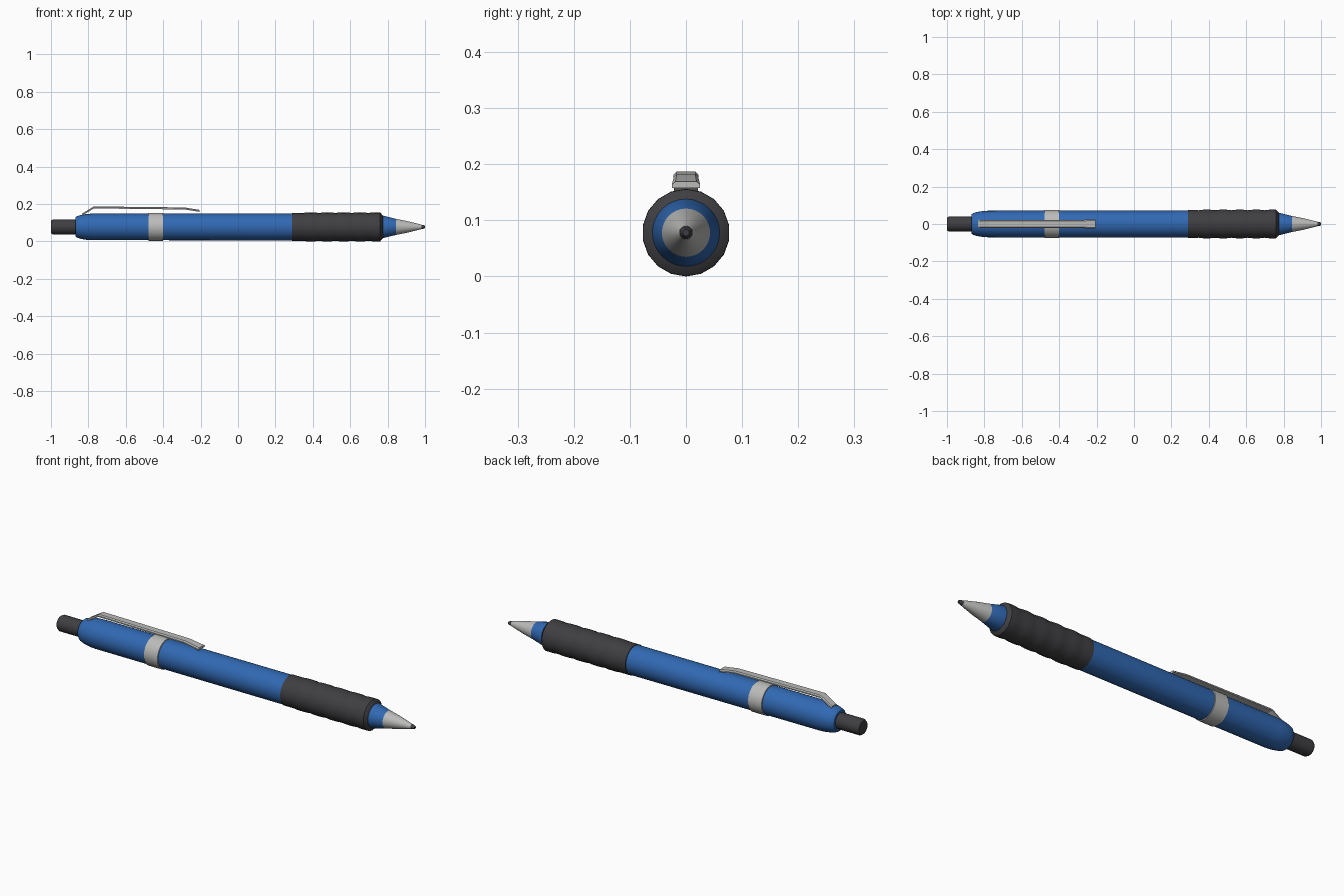
import bpy, bmesh, math

if "Cube" in bpy.data.objects:
    bpy.data.objects.remove(bpy.data.objects["Cube"], do_unlink=True)

AXIS_Z = 0.078


def material(name, rgb):
    m = bpy.data.materials.new(name)
    m.use_nodes = True
    m.diffuse_color = (*rgb, 1)
    bsdf = m.node_tree.nodes["Principled BSDF"]
    bsdf.inputs["Base Color"].default_value = (*rgb, 1)
    bsdf.inputs["Roughness"].default_value = 0.5
    return m


BLUE = material("blue plastic", (0.03, 0.14, 0.45))
DARK = material("dark rubber", (0.05, 0.048, 0.053))
SILVER = material("silver metal", (0.5, 0.5, 0.49))


def finish(name, bm, mat):
    bmesh.ops.recalc_face_normals(bm, faces=bm.faces[:])
    mesh = bpy.data.meshes.new(name)
    bm.to_mesh(mesh)
    bm.free()
    mesh.materials.append(mat)
    ob = bpy.data.objects.new(name, mesh)
    bpy.context.collection.objects.link(ob)
    bpy.ops.object.select_all(action="DESELECT")
    ob.select_set(True)
    bpy.context.view_layer.objects.active = ob
    bpy.ops.object.shade_smooth_by_angle(angle=math.radians(30))
    return ob


def skin(name, sections, mat):
    """Bridge closed cross-sections in order and cap both ends."""
    bm = bmesh.new()
    rings = [[bm.verts.new(p) for p in s] for s in sections]
    n = len(rings[0])
    for a, b in zip(rings, rings[1:]):
        for i in range(n):
            j = (i + 1) % n
            bm.faces.new((a[i], a[j], b[j], b[i]))
    bm.faces.new(rings[0])
    bm.faces.new(rings[-1])
    return finish(name, bm, mat)


def lathe(name, profile, mat, sides=32):
    """Turn (x, radius) points around the long axis."""
    angles = [2 * math.pi * i / sides for i in range(sides)]
    return skin(name, [[(x, r * math.sin(a), AXIS_Z + r * math.cos(a)) for a in angles]
                       for x, r in profile], mat)


# Push button at the back end
lathe("push_button", [(-1, 0.034), (-0.99, 0.04), (-0.86, 0.04)], DARK)

# Barrel with a rounded shoulder, and the ring around it
lathe("barrel", [(-0.87, 0.05), (-0.862, 0.057), (-0.84, 0.064), (-0.81, 0.069),
                 (-0.78, 0.071), (0.3, 0.072)], BLUE)
lathe("barrel_ring", [(-0.48, 0.07), (-0.478, 0.0755), (-0.402, 0.0755), (-0.4, 0.07)], SILVER)

# Rubber grip with five soft ridges
grip = [(0.288, 0.07), (0.29, 0.0755), (0.335, 0.0755)]
for i in range(5):
    start = 0.345 + 0.088 * i
    grip += [(start, 0.0745), (start + 0.025, 0.0775), (start + 0.044, 0.078),
             (start + 0.063, 0.0775)]
grip += [(0.775, 0.06), (0.776, 0.055)]
lathe("grip", grip, DARK, 18)

# Nose: blue collar, metal cone and dark point
lathe("nose_collar", [(0.76, 0.058), (0.775, 0.06), (0.845, 0.043)], BLUE)
lathe("metal_cone", [(0.843, 0.04), (0.845, 0.043), (0.9, 0.032), (0.95, 0.02),
                     (0.98, 0.012)], SILVER)
lathe("point", [(0.978, 0.012), (0.992, 0.01), (1, 0.006)], DARK, 12)

# Pocket clip: a chamfered strip that bends down at both ends
clip_path = [(-0.835, 0.142, 0.021), (-0.772, 0.181, 0.022), (-0.72, 0.181, 0.022),
             (-0.285, 0.176, 0.022), (-0.205, 0.163, 0.025)]
sections = []
for x, z, w in clip_path:
    half = [(w, -0.005), (w, 0.001), (w * 0.75, 0.006)]
    outline = half + [(-y, h) for y, h in reversed(half)]
    sections.append([(x, y, z + h) for y, h in outline])
skin("pocket_clip", sections, SILVER)
